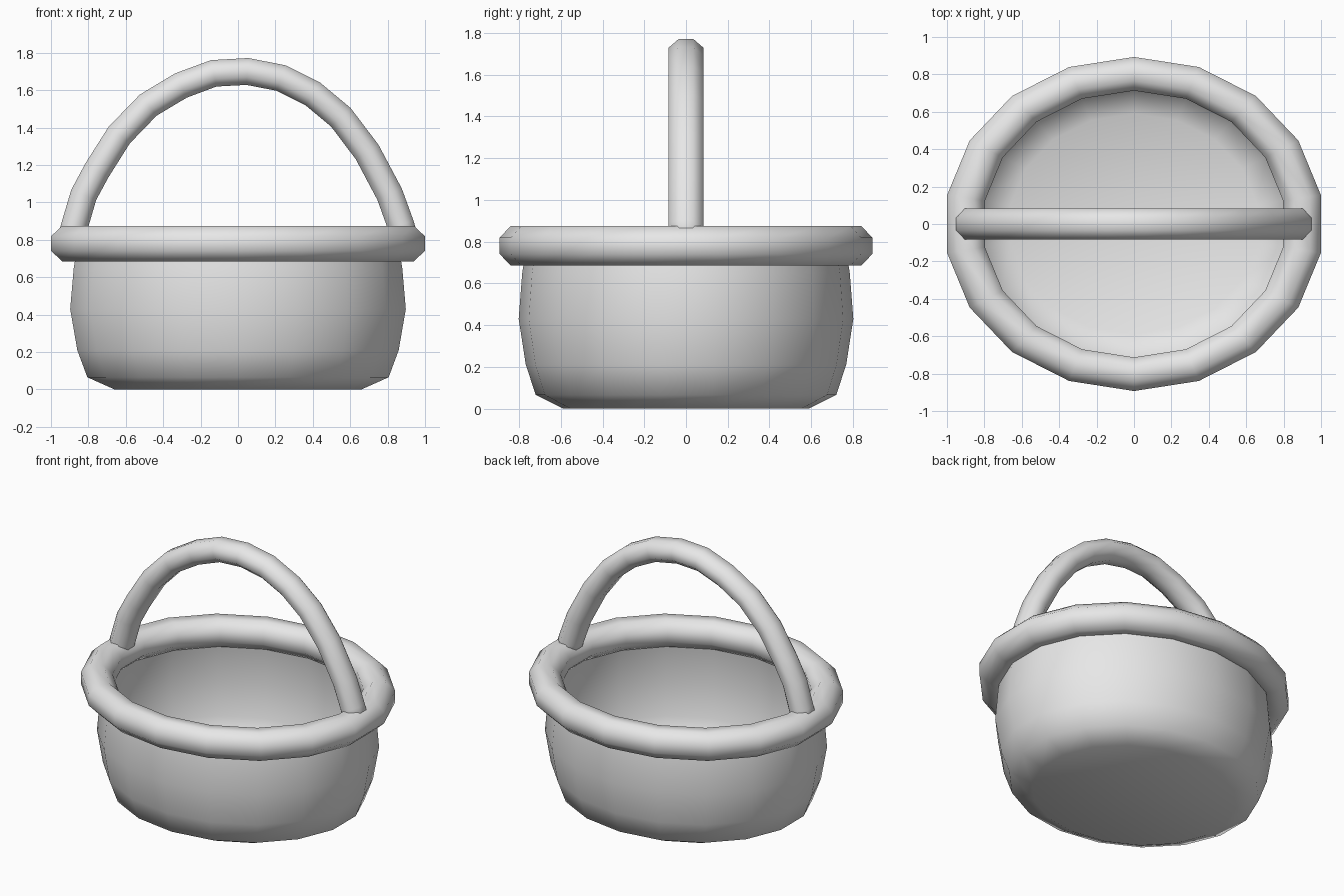
import bpy
import bmesh
from math import sin, cos, radians, tau
from mathutils import Vector

cube = bpy.data.objects.get("Cube")
if cube:
    bpy.data.objects.remove(cube, do_unlink=True)

SIDES = 18          # facets around the basket
STRETCH = 1.136     # the basket is wider than it is deep

grey = bpy.data.materials.new("plain_grey")
grey.use_nodes = True
grey.diffuse_color = (0.8, 0.8, 0.8, 1)
grey.node_tree.nodes["Principled BSDF"].inputs["Base Color"].default_value = grey.diffuse_color


def finish(name, bm):
    """Turn a bmesh into a smooth grey object."""
    bmesh.ops.recalc_face_normals(bm, faces=bm.faces)
    for face in bm.faces:
        face.smooth = True
    mesh = bpy.data.meshes.new(name)
    bm.to_mesh(mesh)
    bm.free()
    mesh.materials.append(grey)
    obj = bpy.data.objects.new(name, mesh)
    bpy.context.collection.objects.link(obj)
    return obj


def skin(bm, rings, closed=False):
    """Bridge a list of vertex loops with quads."""
    loops = [[bm.verts.new(p) for p in ring] for ring in rings]
    pairs = list(zip(loops, loops[1:]))
    if closed:
        pairs.append((loops[-1], loops[0]))
    for a, b in pairs:
        for i in range(len(a)):
            j = (i + 1) % len(a)
            bm.faces.new((a[i], a[j], b[j], b[i]))
    return loops


def oval(radius, z):
    """Horizontal oval loop with a corner on the front and the back."""
    angles = [tau * (i + 0.5) / SIDES for i in range(SIDES)]
    return [(STRETCH * radius * cos(a), radius * sin(a), z) for a in angles]


def octagon(half_u, half_v):
    """Octagon with flat sides on both axes, given its half widths."""
    k = 1 / cos(radians(22.5))
    angles = [radians(22.5 + 45 * i) for i in range(8)]
    return [(half_u * k * cos(a), half_v * k * sin(a)) for a in angles]


# Basket bowl: thin bulging wall and a flat floor
bm = bmesh.new()
wall = [(0.59, 0), (0.72, 0.065), (0.768, 0.21), (0.802, 0.43), (0.785, 0.65), (0.765, 0.78)]
loops = skin(bm, [oval(r, z) for r, z in wall])
centre = bm.verts.new((0, 0, 0))
for i in range(SIDES):
    bm.faces.new((centre, loops[0][i], loops[0][i - 1]))
finish("basket_bowl", bm)

# Rolled rim: octagonal tube around the mouth
bm = bmesh.new()
skin(bm, [oval(0.803 + u, 0.78 + v) for u, v in octagon(0.09, 0.095)], closed=True)
finish("basket_rim", bm)

# Carrying handle: octagonal tube swept along an arch, feet sunk in the rim
arch = [Vector((x, 0, z)) for x, z in (
    (-0.9, 0.78), (-0.875, 0.87), (-0.825, 1.04), (-0.755, 1.17), (-0.635, 1.36),
    (-0.48, 1.52), (-0.305, 1.625), (-0.13, 1.69), (0.05, 1.70), (0.23, 1.665),
    (0.4, 1.58), (0.55, 1.455), (0.69, 1.27), (0.81, 1.045), (0.87, 0.88), (0.9, 0.78))]
bm = bmesh.new()
rings = []
for i, point in enumerate(arch):
    along = (arch[min(i + 1, len(arch) - 1)] - arch[max(i - 1, 0)]).normalized()
    outward = Vector((-along.z, 0, along.x))
    rings.append([point + outward * u + Vector((0, v, 0)) for u, v in octagon(0.072, 0.083)])
loops = skin(bm, rings)
for end in (loops[0], loops[-1]):
    bm.faces.new(end)
finish("handle", bm)
